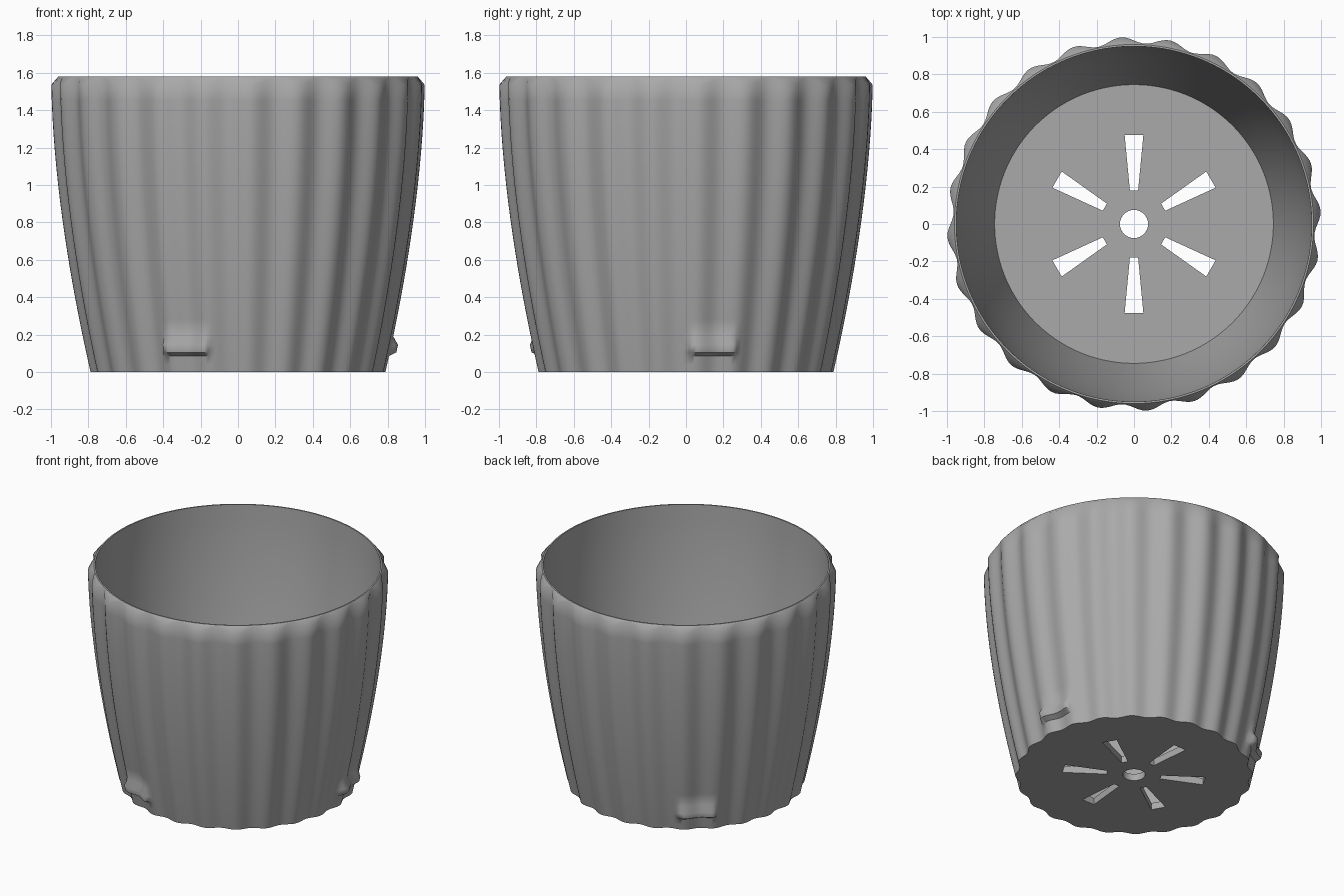
import bpy, bmesh, math

SEGMENTS, FLUTES = 288, 24
HEIGHT, RIM, FLOOR = 1.58, 0.96, 0.05
CREST = math.radians(4)
TABS = [math.radians(a) for a in (10, 130, 250)]

if "Cube" in bpy.data.objects:
    bpy.data.objects.remove(bpy.data.objects["Cube"])

clay = bpy.data.materials.new("grey_plastic")
clay.use_nodes = True
GREY = (0.4, 0.4, 0.4, 1)
clay.diffuse_color = GREY
clay.node_tree.nodes["Principled BSDF"].inputs["Base Color"].default_value = GREY


def belly(z):
    """Mean outer radius of the wall at height z."""
    return 0.983 - 0.205 * max(0, 1 - z / 1.54) ** 1.7


def tab(angle, z):
    """Outward push of the three small lips near the base."""
    off = min(abs(math.remainder(angle - t, math.tau)) for t in TABS)
    side = min(1, max(0, (math.radians(10) - off) / math.radians(2)))
    if z <= 0.145:
        rise = min(1, max(0, (z - 0.085) / 0.02))
    else:
        rise = max(0, (0.19 - z) / 0.045)
    return 0.035 * side * rise


def wall(angle, z):
    depth = 0.012 + 0.005 * z / HEIGHT
    return belly(z) + depth * math.cos(FLUTES * (angle - CREST)) + tab(angle, z)


def build(name, bm):
    bmesh.ops.recalc_face_normals(bm, faces=bm.faces)
    mesh = bpy.data.meshes.new(name)
    bm.to_mesh(mesh)
    bm.free()
    obj = bpy.data.objects.new(name, mesh)
    bpy.context.collection.objects.link(obj)
    mesh.materials.append(clay)
    return obj


# Pot: rings of points up the fluted outside, over the rim, down the inside
angles = [math.tau * i / SEGMENTS for i in range(SEGMENTS)]
rings = []
for z in [0, 0.04, 0.085, 0.105, 0.145, 0.19] + [0.19 + 0.09 * i for i in range(1, 15)]:
    rings.append([(wall(a, z), z) for a in angles])
scallop = [wall(a, HEIGHT) for a in angles]
rings.append([(r, HEIGHT - 1.15 * (r - RIM)) for r in scallop])
rings.append([(RIM, HEIGHT)] * SEGMENTS)
for i in range(13):
    z = HEIGHT + (FLOOR - HEIGHT) * i / 12
    inside = 0.95 - 0.205 * ((HEIGHT - z) / (HEIGHT - FLOOR)) ** 1.7
    rings.append([(inside, z)] * SEGMENTS)

bm = bmesh.new()
loops = [[bm.verts.new((r * math.cos(a), r * math.sin(a), z))
          for a, (r, z) in zip(angles, ring)] for ring in rings]
for low, high in zip(loops, loops[1:]):
    for i in range(SEGMENTS):
        j = (i + 1) % SEGMENTS
        bm.faces.new((low[i], low[j], high[j], high[i]))
bm.faces.new(loops[0])
bm.faces.new(loops[-1])
pot = build("plant_pot", bm)

# Cutter: round centre hole and six tapered drainage slots
bm = bmesh.new()
outlines = [[(0.075 * math.cos(math.tau * i / 32), 0.075 * math.sin(math.tau * i / 32))
             for i in range(32)]]
for k in range(6):
    c, s = math.cos(math.radians(30 + 60 * k)), math.sin(math.radians(30 + 60 * k))
    slot = [(0.18, -0.022), (0.475, -0.05), (0.475, 0.05), (0.18, 0.022)]
    outlines.append([(x * c - y * s, x * s + y * c) for x, y in slot])
for outline in outlines:
    base = bm.faces.new([bm.verts.new((x, y, -0.1)) for x, y in outline])
    side = bmesh.ops.extrude_face_region(bm, geom=[base])["geom"]
    for v in side:
        if isinstance(v, bmesh.types.BMVert):
            v.co.z = 0.2
cutter = build("drain_cutter", bm)
cutter.hide_render = True

bpy.ops.object.select_all(action="DESELECT")
pot.select_set(True)
bpy.context.view_layer.objects.active = pot
cut = pot.modifiers.new("drainage", "BOOLEAN")
cut.object, cut.operation, cut.solver = cutter, "DIFFERENCE", "EXACT"
bpy.ops.object.modifier_apply(modifier=cut.name)
bpy.data.objects.remove(cutter)
bpy.ops.object.shade_smooth_by_angle(angle=math.radians(48))
